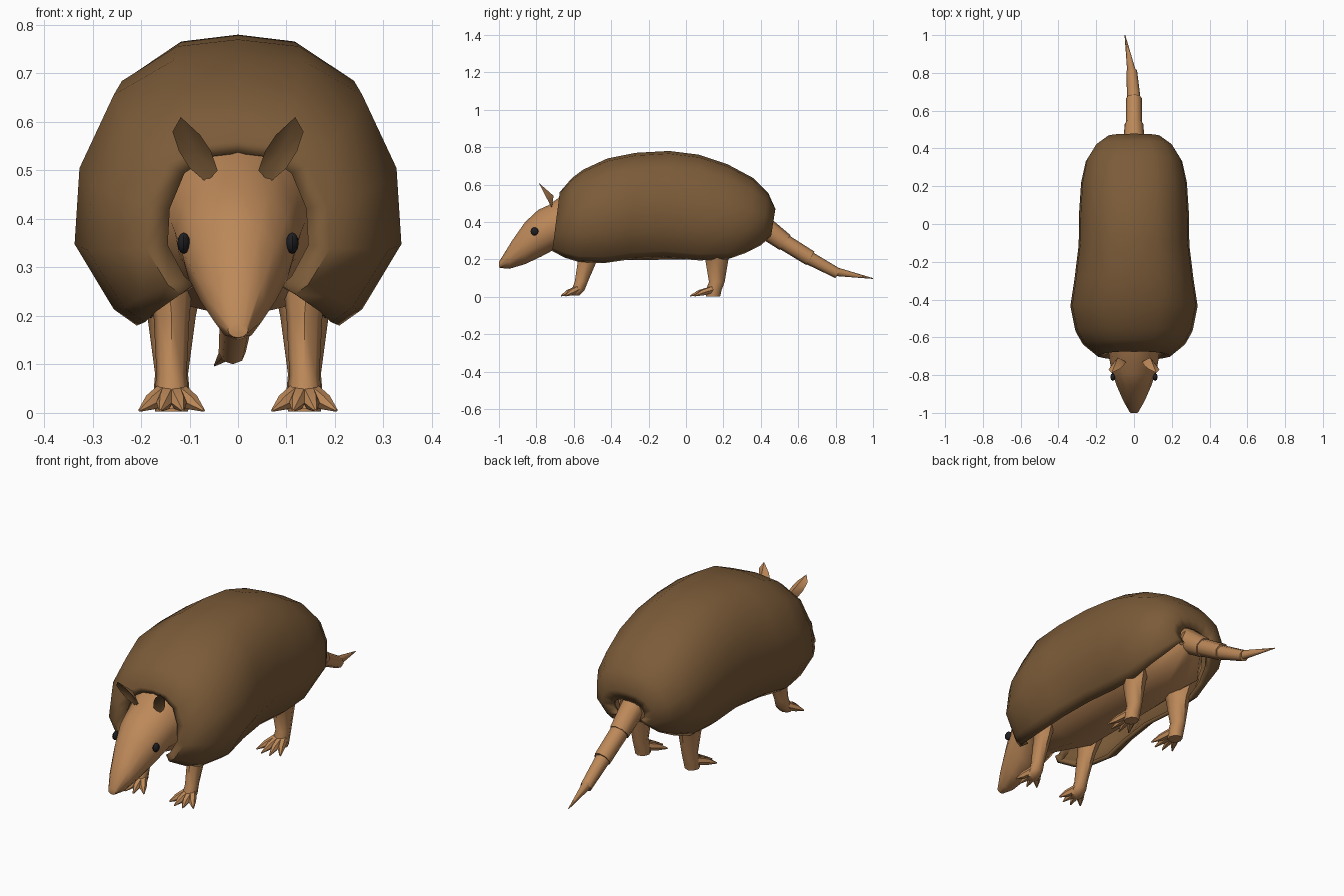
import bpy, bmesh, math
from mathutils import Vector

if "Cube" in bpy.data.objects:
    bpy.data.objects.remove(bpy.data.objects["Cube"])


def material(name, rgb):
    m = bpy.data.materials.new(name)
    m.diffuse_color = (*rgb, 1)
    m.use_nodes = True
    m.node_tree.nodes["Principled BSDF"].inputs["Base Color"].default_value = m.diffuse_color
    return m


SKIN = material("tan skin", (0.51, 0.25, 0.10))
SHELL = material("brown shell", (0.20, 0.105, 0.04))
EYE = material("black eye", (0.015, 0.015, 0.018))


def finish(bm, name, mats, angle=50):
    bmesh.ops.recalc_face_normals(bm, faces=bm.faces[:])
    me = bpy.data.meshes.new(name)
    bm.to_mesh(me)
    bm.free()
    for m in mats:
        me.materials.append(m)
    me.shade_smooth()
    me.set_sharp_from_angle(angle=math.radians(angle))
    ob = bpy.data.objects.new(name, me)
    bpy.context.collection.objects.link(ob)
    return ob


def loft(bm, rings, closed=True):
    """Skin a list of point rings; closed rings also get end caps."""
    vs = [[bm.verts.new(p) for p in r] for r in rings]
    n = len(vs[0])
    for a, b in zip(vs, vs[1:]):
        for i in range(n if closed else n - 1):
            j = (i + 1) % n
            bm.faces.new((a[i], a[j], b[j], b[i]))
    if closed:
        bm.faces.new(vs[0])
        bm.faces.new(vs[-1])


def circle(c, u, v, n):
    c, u, v = Vector(c), Vector(u), Vector(v)
    return [c + u * math.cos(2 * math.pi * i / n) + v * math.sin(2 * math.pi * i / n)
            for i in range(n)]


def tube(bm, pts, radii, n=8):
    """Tapered tube whose rings stand square to the overall direction."""
    d = (Vector(pts[-1]) - Vector(pts[0])).normalized()
    u = d.cross(Vector((0, 0, 1))).normalized()
    v = u.cross(d)
    loft(bm, [circle(p, u * r, v * r, n) for p, r in zip(pts, radii)])


# Shell: open arch section swept front to back (y top, y bottom, half width, z top, z bottom)
half = [(0.62, 0), (0.76, 0.06), (1, 0.30), (0.97, 0.58), (0.76, 0.85), (0.4, 0.975)]
arch = half + [(0, 1)] + [(-u, v) for u, v in reversed(half)]
stations = [(-0.67, -0.70, 0.145, 0.535, 0.265), (-0.675, -0.715, 0.19, 0.56, 0.245),
            (-0.61, -0.65, 0.27, 0.635, 0.21), (-0.55, -0.575, 0.31, 0.68, 0.187),
            (-0.42, -0.44, 0.337, 0.74, 0.18), (-0.27, -0.30, 0.315, 0.77, 0.20),
            (-0.09, -0.12, 0.293, 0.78, 0.21), (0.07, 0.07, 0.29, 0.76, 0.195),
            (0.22, 0.22, 0.28, 0.71, 0.20), (0.36, 0.32, 0.255, 0.635, 0.235),
            (0.44, 0.40, 0.205, 0.555, 0.275), (0.478, 0.455, 0.14, 0.47, 0.325),
            (0.46, 0.445, 0.085, 0.42, 0.335)]
bm = bmesh.new()
loft(bm, [[(u * w, yb + (yt - yb) * v, zb + (zt - zb) * v) for u, v in arch]
          for yt, yb, w, zt, zb in stations], closed=False)
shell = finish(bm, "shell", [SHELL], 60)
sol = shell.modifiers.new("thickness", 'SOLIDIFY')
sol.thickness = 0.02

# Head, neck and belly in one loft (y top, z top, y bottom, z bottom, half width)
bm = bmesh.new()
rings = []
for yt, zt, yb, zb, w in [(-1.0, 0.187, -0.998, 0.155, 0.021), (-0.93, 0.30, -0.945, 0.15, 0.056),
                          (-0.86, 0.40, -0.86, 0.175, 0.09), (-0.79, 0.465, -0.775, 0.215, 0.118),
                          (-0.735, 0.49, -0.70, 0.255, 0.13), (-0.66, 0.545, -0.65, 0.24, 0.138),
                          (-0.45, 0.60, -0.45, 0.195, 0.22), (0, 0.62, 0, 0.20, 0.23),
                          (0.27, 0.55, 0.25, 0.21, 0.21), (0.44, 0.42, 0.42, 0.31, 0.07)]:
    top, bot = Vector((0, yt, zt)), Vector((0, yb, zb))
    rings.append(circle((top + bot) / 2, (w, 0, 0), (top - bot) / 2, 12))
loft(bm, rings)
finish(bm, "head_and_body", [SKIN])

# Tail: four overlapping tapered segments
for k, (a, b, r1, r2) in enumerate([
        ((0, 0.38, 0.40), (0, 0.53, 0.29), 0.062, 0.049),
        ((0, 0.51, 0.302), (0, 0.665, 0.206), 0.044, 0.042),
        ((0, 0.645, 0.215), (-0.012, 0.812, 0.125), 0.037, 0.028),
        ((-0.01, 0.79, 0.137), (-0.048, 1.0, 0.098), 0.025, 0.002)]):
    bm = bmesh.new()
    tube(bm, [a, b], [r1, r2])
    finish(bm, f"tail_segment_{k + 1}", [SKIN])

# Legs: oval rings (y, z, radius x, radius y) plus four splayed pointed toes
FRONT = [(-0.49, 0.32, 0.06, 0.075), (-0.525, 0.20, 0.037, 0.052),
         (-0.56, 0.08, 0.031, 0.035), (-0.578, 0.035, 0.036, 0.035), (-0.595, 0.008, 0.03, 0.025)]
HIND = [(0.17, 0.32, 0.085, 0.10), (0.165, 0.20, 0.05, 0.062), (0.165, 0.08, 0.034, 0.042),
        (0.148, 0.035, 0.038, 0.042), (0.145, 0.003, 0.034, 0.038)]
for label, rows, tip in [("front_leg", FRONT, -0.68), ("hind_leg", HIND, 0.01)]:
    for side, s in [("right", 1), ("left", -1)]:
        bm = bmesh.new()
        x = 0.137
        loft(bm, [circle((s * (x + 0.01 * (z > 0.3)), y, z), (rx, 0, 0), (0, ry, 0), 8)
                  for y, z, rx, ry in rows])
        y0 = rows[-2][0]
        for t in (-1, -0.35, 0.35, 1):
            end = tip + 0.035 * abs(t)
            tube(bm, [(s * x + 0.015 * t, y0, 0.042),
                      (s * x + 0.042 * t, y0 + (end - y0) * 0.6, 0.022),
                      (s * x + 0.066 * t, end, 0.005)], [0.02, 0.017, 0.003], 6)
        finish(bm, f"{label}_{side}", [SKIN])

# Ears: leaf outline leaning forward, brown inside and tan back
outline = [(0.065, 0.475), (0.042, 0.50), (0.056, 0.54), (0.078, 0.573), (0.118, 0.61),
           (0.135, 0.58), (0.122, 0.54), (0.10, 0.505)]
for side, s in [("right", 1), ("left", -1)]:
    bm = bmesh.new()
    rim = [bm.verts.new((s * x, -0.72 - (z - 0.48) * 0.52, z)) for x, z in outline]
    inner = bm.verts.new((s * 0.088, -0.73, 0.535))
    outer = bm.verts.new((s * 0.086, -0.708, 0.54))
    for i in range(8):
        a, b = rim[i], rim[(i + 1) % 8]
        bm.faces.new((a, b, inner)).material_index = 1
        bm.faces.new((b, a, outer)).material_index = 0
    finish(bm, f"ear_{side}", [SKIN, SHELL])

# Eyes
for side, s in [("right", 1), ("left", -1)]:
    bm = bmesh.new()
    bmesh.ops.create_uvsphere(bm, u_segments=8, v_segments=6, radius=1)
    bmesh.ops.scale(bm, vec=(0.013, 0.021, 0.022), verts=bm.verts[:])
    bmesh.ops.translate(bm, vec=(s * 0.112, -0.81, 0.35), verts=bm.verts[:])
    finish(bm, f"eye_{side}", [EYE])
